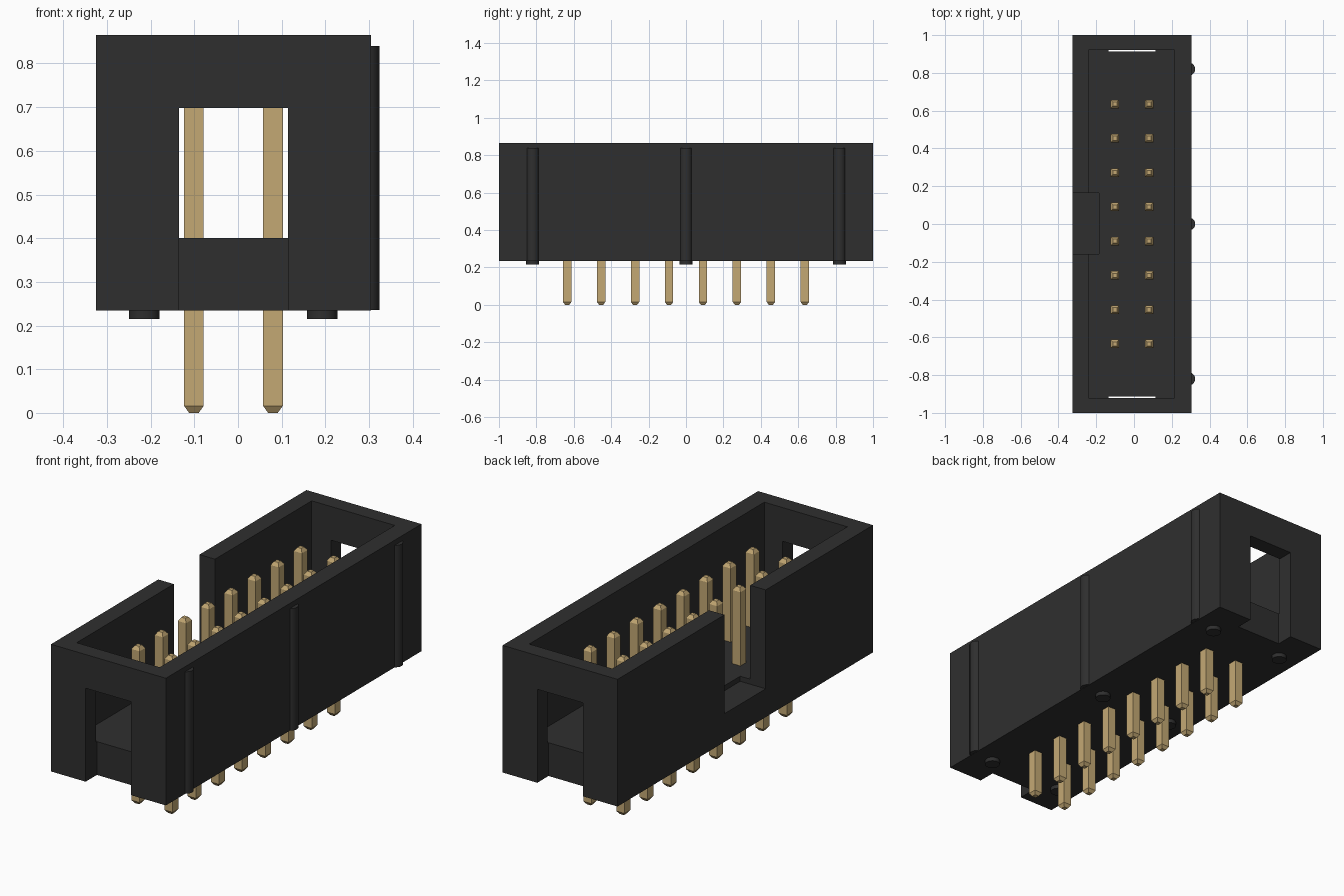
import bpy
import bmesh
from mathutils import Matrix, Vector

cube = bpy.data.objects.get("Cube")
if cube:
    bpy.data.objects.remove(cube, do_unlink=True)


def material(name, colour):
    mat = bpy.data.materials.new(name)
    mat.use_nodes = True
    mat.diffuse_color = colour
    mat.node_tree.nodes["Principled BSDF"].inputs["Base Color"].default_value = colour
    return mat


black = material("black plastic", (0.028, 0.028, 0.028, 1))
gold = material("gold metal", (0.55, 0.395, 0.175, 1))


def finish(name, bm, mat):
    mesh = bpy.data.meshes.new(name)
    bm.to_mesh(mesh)
    bm.free()
    mesh.materials.append(mat)
    obj = bpy.data.objects.new(name, mesh)
    bpy.context.collection.objects.link(obj)
    return obj


def box(name, low, high, mat):
    low, high = Vector(low), Vector(high)
    bm = bmesh.new()
    place = Matrix.Translation((low + high) / 2) @ Matrix.Diagonal((*(high - low), 1))
    bmesh.ops.create_cube(bm, size=1, matrix=place)
    return finish(name, bm, mat)


def select_only(obj):
    bpy.ops.object.select_all(action="DESELECT")
    obj.select_set(True)
    bpy.context.view_layer.objects.active = obj


def cut(target, low, high):
    cutter = box("cutter", low, high, black)
    cutter.hide_render = True
    mod = target.modifiers.new("cut", "BOOLEAN")
    mod.operation = "DIFFERENCE"
    mod.solver = "EXACT"
    mod.object = cutter
    select_only(target)
    bpy.ops.object.modifier_apply(modifier=mod.name)
    bpy.data.objects.remove(cutter, do_unlink=True)


def cylinder(name, x, y, bottom, top, radius):
    bm = bmesh.new()
    bmesh.ops.create_cone(bm, cap_ends=True, segments=32, radius1=radius, radius2=radius,
                          depth=top - bottom,
                          matrix=Matrix.Translation((x, y, (bottom + top) / 2)))
    obj = finish(name, bm, black)
    select_only(obj)
    bpy.ops.object.shade_smooth_by_angle()


# Open-topped housing
BOTTOM, TOP = 0.235, 0.865
housing = box("housing", (-0.325, -1, BOTTOM), (0.305, 1, TOP), black)
cut(housing, (-0.24, -0.92, 0.4), (0.215, 0.92, 1))

# Polarising notch in the side wall, running slightly into the floor
cut(housing, (-0.5, -0.16, 0.375), (-0.185, 0.163, 1))

# End windows that continue down as grooves to the underside
cut(housing, (-0.135, -1.2, 0.1), (0.115, -0.912, 0.698))
cut(housing, (-0.135, 0.912, 0.1), (0.115, 1.2, 0.698))

# Side ribs and underside standoffs
for y in (-0.82, 0, 0.82):
    cylinder("side_rib", 0.29, y, BOTTOM + 0.001, 0.84, 0.034)
    for x in (-0.215, 0.193):
        cylinder("standoff", x, y, 0.215, BOTTOM + 0.02, 0.035)


# Square pins with tapered ends
def pin(x, y):
    bm = bmesh.new()
    rings = []
    for z, half in ((0, 0.011), (0.016, 0.0225), (0.765, 0.0225), (0.782, 0.011)):
        rings.append([bm.verts.new((x + sx * half, y + sy * half, z))
                      for sx, sy in ((-1, -1), (1, -1), (1, 1), (-1, 1))])
    for a, b in zip(rings, rings[1:]):
        for i in range(4):
            j = (i + 1) % 4
            bm.faces.new((a[i], a[j], b[j], b[i]))
    bm.faces.new(rings[0][::-1])
    bm.faces.new(rings[-1])
    finish("pin", bm, gold)


for row in range(8):
    for x in (-0.101, 0.08):
        pin(x, (row - 3.5) * 0.1815)
